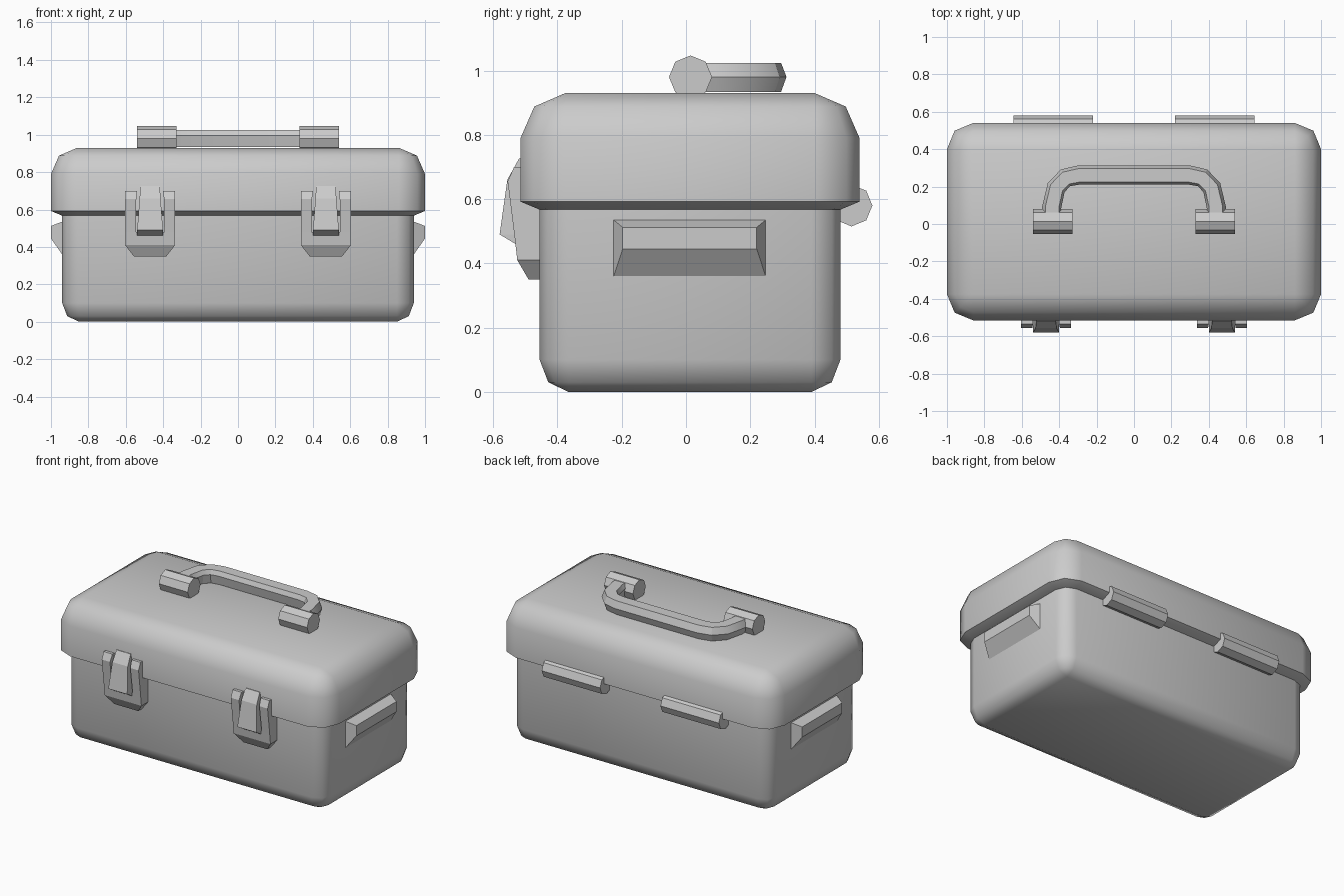
import bpy, bmesh, math
from mathutils import Vector

if "Cube" in bpy.data.objects:
    bpy.data.objects.remove(bpy.data.objects["Cube"])


def loft(name, rings, angle=None):
    """Skin a list of equal-length closed rings and cap both ends."""
    bm = bmesh.new()
    rows = [[bm.verts.new(p) for p in r] for r in rings]
    n = len(rows[0])
    for a, b in zip(rows, rows[1:]):
        for i in range(n):
            j = (i + 1) % n
            bm.faces.new((a[i], a[j], b[j], b[i]))
    bm.faces.new(rows[0])
    bm.faces.new(rows[-1])
    bmesh.ops.remove_doubles(bm, verts=bm.verts, dist=1e-4)
    bmesh.ops.recalc_face_normals(bm, faces=bm.faces)
    mesh = bpy.data.meshes.new(name)
    bm.to_mesh(mesh)
    bm.free()
    if angle:
        mesh.polygons.foreach_set("use_smooth", [True] * len(mesh.polygons))
        mesh.set_sharp_from_angle(angle=math.radians(angle))
    obj = bpy.data.objects.new(name, mesh)
    bpy.context.collection.objects.link(obj)
    return obj


def rounded_ring(hx, hy, r, z, cy=0.0125, seg=2):
    """Rectangle outline with faceted round corners."""
    pts = []
    for k, (sx, sy) in enumerate([(1, 1), (-1, 1), (-1, -1), (1, -1)]):
        for i in range(seg + 1):
            a = math.pi / 2 * (k + i / seg)
            pts.append((sx * (hx - r) + r * math.cos(a),
                        cy + sy * (hy - r) + r * math.sin(a), z))
    return pts


def shell(name, hx, hy, r, profile):
    """Box shell from (inset, z) profile pairs."""
    return loft(name, [rounded_ring(hx - d, hy - d, max(r - d, 0), z) for d, z in profile], 50)


def bar(name, x0, x1, y, z, r):
    """Eight-sided rod along x."""
    oct8 = [(y + r * math.cos(i * math.pi / 4), z + r * math.sin(i * math.pi / 4)) for i in range(8)]
    return loft(name, [[(x, a, b) for a, b in oct8] for x in (x0, x1)])


def strip(name, sections):
    """Front plate from (z, x_left, x_right, y_front, y_back) sections."""
    return loft(name, [[(a, yf, z), (b, yf, z), (b, yb, z), (a, yb, z)]
                       for z, a, b, yf, yb in sections])


# Body and lid
shell("body", 0.94, 0.468, 0.09, [(0.09, 0.0), (0.027, 0.03), (0.0, 0.10), (0.0, 0.58)])
shell("lid", 1.0, 0.5275, 0.14,
      [(0.06, 0.567), (0.0, 0.592), (0.0, 0.79), (0.043, 0.888), (0.14, 0.93)])

for s, side in ((-1, "left"), (1, "right")):
    # Latch: lower plate, two arms and the lever between them
    c = 0.47 * s
    strip(f"{side}_latch_plate", [
        (0.35, c - 0.087, c + 0.087, -0.490, -0.44),
        (0.41, c - 0.134, c + 0.134, -0.525, -0.44),
        (0.48, c - 0.134, c + 0.134, -0.533, -0.44)])
    for t in (-1, 1):
        arm = [(0.48, 0.076, 0.134, -0.533), (0.655, 0.074, 0.134, -0.555), (0.70, 0.07, 0.134, -0.535)]
        strip(f"{side}_latch_arm", [(z, c + t * a, c + t * b, yf, -0.45) for z, a, b, yf in arm])
    strip(f"{side}_latch_lever", [
        (0.46, c - 0.069, c + 0.069, -0.53, -0.50),
        (0.49, c - 0.069, c + 0.069, -0.58, -0.50),
        (0.66, c - 0.056, c + 0.056, -0.556, -0.50),
        (0.727, c - 0.052, c + 0.052, -0.519, -0.50)])

    # Hinge barrel and handle lug
    bar(f"{side}_hinge", s * 0.22, s * 0.645, 0.515, 0.58, 0.065)
    bar(f"{side}_handle_lug", s * 0.33, s * 0.54, 0.014, 0.98, 0.067)

    # Side grip wedge
    loft(f"{side}_side_grip", [
        [(s * x, y0, z0), (s * x, y1, z0), (s * x, y1, z1), (s * x, y0, z1)]
        for x, y0, y1, z0, z1 in ((0.92, -0.225, 0.248, 0.36, 0.535),
                                  (0.94, -0.225, 0.248, 0.36, 0.535),
                                  (1.0, -0.197, 0.22, 0.445, 0.512))])

# Carry handle swept along a mirrored path
half = [(0.44, 0.03), (0.44, 0.09), (0.416, 0.195), (0.366, 0.247), (0.295, 0.262)]
path = [Vector(p) for p in half] + [Vector((-x, y)) for x, y in reversed(half)]
section = [(0.051, 0), (0.034, 0.044), (-0.038, 0.044), (-0.051, 0.015), (-0.038, -0.046), (0.034, -0.046)]
rings = []
for i, p in enumerate(path):
    a = (p - path[max(i - 1, 0)]).normalized()
    b = (path[min(i + 1, len(path) - 1)] - p).normalized()
    d = (a + b).normalized()
    out = Vector((d.y, -d.x))
    rings.append([(p.x + out.x * u, p.y + out.y * u, 0.98 + w) for u, w in section])
loft("carry_handle", rings, 30)
